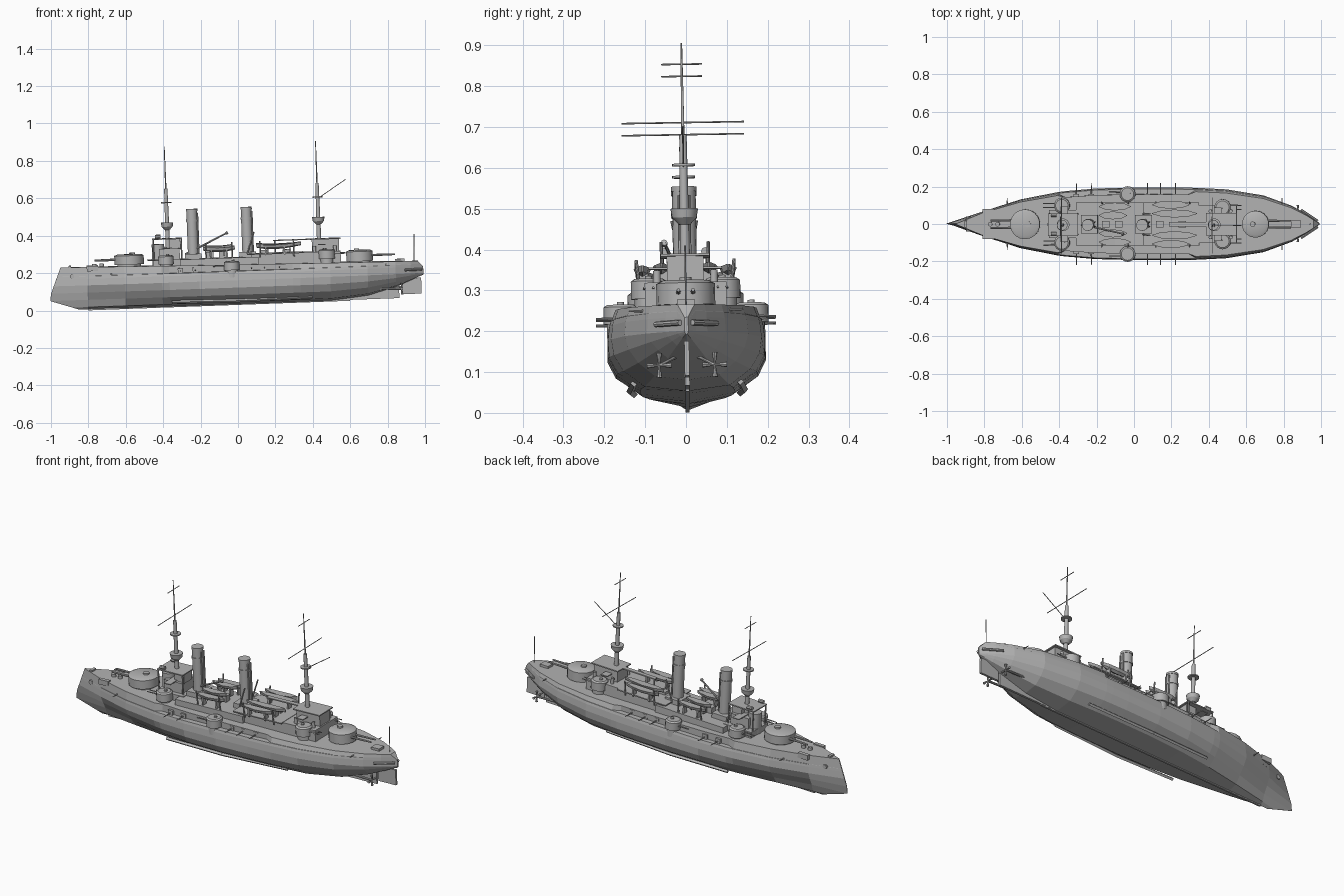
import bpy, bmesh
from math import radians, sin, cos, pi
from mathutils import Matrix, Vector

default_cube = bpy.data.objects.get("Cube")
if default_cube:
    bpy.data.objects.remove(default_cube, do_unlink=True)

shade = (.45, .45, .45, 1)
grey = bpy.data.materials.new("warship grey")
grey.use_nodes = True
grey.diffuse_color = shade
grey.node_tree.nodes["Principled BSDF"].inputs["Base Color"].default_value = shade

# The ship floats slightly bow-down with a small list
pitch = Matrix.Rotation(radians(-2.1), 4, 'Y')
roll = Matrix.Rotation(radians(1), 4, 'X')
shift = Matrix.Translation(Vector((0, .004, 0)))
trim = shift @ pitch @ roll

PORT_AND_STARBOARD = (1, -1)
WIRE, PIPE = .002, .004
BEAM, KEEL, WATERLINE = .194, .035, .165
rounded_parts = []


def finish(name, bm, rounded=False):
    bmesh.ops.recalc_face_normals(bm, faces=bm.faces)
    bm.transform(trim)
    mesh = bpy.data.meshes.new(name)
    bm.to_mesh(mesh)
    bm.free()
    mesh.materials.append(grey)
    part = bpy.data.objects.new(name, mesh)
    bpy.context.scene.collection.objects.link(part)
    if rounded:
        rounded_parts.append(part)


def box(name, x, length, width, bottom, top, y=0):
    bm = bmesh.new()
    scale = Matrix.Diagonal(Vector((length, width, top - bottom, 1)))
    centre = Matrix.Translation(Vector((x, y, (bottom + top) / 2)))
    bmesh.ops.create_cube(bm, size=1, matrix=centre @ scale)
    finish(name, bm)


def rod(name, start, end, radius, end_radius=None, sides=8):
    start, end = Vector(start), Vector(end)
    axis = end - start
    turn = axis.to_track_quat('Z', 'Y').to_matrix().to_4x4()
    place = Matrix.Translation((start + end) / 2) @ turn
    if end_radius is None:
        end_radius = radius
    bm = bmesh.new()
    bmesh.ops.create_cone(bm, cap_ends=True, segments=sides, radius1=radius,
                          radius2=end_radius, depth=axis.length, matrix=place)
    finish(name, bm, rounded=True)


def drum(name, x, y, bottom, top, radius, top_radius=None):
    rod(name, (x, y, bottom), (x, y, top), radius, top_radius, sides=18)


def loft(name, halves, y=0):
    """Skin half sections, keel first, mirrored across the centreline."""
    bm = bmesh.new()
    rings = []
    for half in halves:
        mirrored = [Vector((p.x, -p.y, p.z)) for p in reversed(half[1:])]
        rings.append([bm.verts.new(p) for p in half + mirrored])
    for ring, following in zip(rings, rings[1:]):
        for i in range(len(ring)):
            bm.faces.new((ring[i - 1], ring[i], following[i], following[i - 1]))
    bm.faces.new(rings[0])
    bm.faces.new(rings[-1])
    bmesh.ops.translate(bm, verts=bm.verts, vec=Vector((0, y, 0)))
    finish(name, bm)


# Hull sections follow smooth rules along the length
def deck_height(x):
    return .248 - .018 * x


def section(x):
    along = x - .05
    if along < 0:
        beam = BEAM * (1 - abs(along) ** 2.6)
        fullness = 1 - .7 * along ** 2
    else:
        beam = BEAM * (1 - (along / .95) ** 4)
        fullness = 1 - .3 * along ** 2
    keel = KEEL + max(0, x - .5) ** 2 / 2
    rise = WATERLINE - keel
    recessed = -.38 < x < .32
    deck = beam * (.82 if recessed else .9)
    shelf = deck if recessed else beam * .95
    outline = [(0, keel),
               (beam * fullness * .6, keel + rise * .1),
               (beam * fullness * .9, keel + rise * .4),
               (beam * (1 + fullness) / 2, keel + rise * .7),
               (beam, WATERLINE),
               (beam * .98, .2),
               (beam * .96, .214),
               (shelf, .215),
               (deck, deck_height(x))]
    return [Vector((x, y, z)) for y, z in outline]


def stem_point(p):
    # Ram bow: the stem is furthest forward below the waterline
    below = .09 - p.z
    rake = 3 * below if below > 0 else -.4 * below
    return Vector((rake - 1.01, p.y * .1, p.z))


stations = (-.8, -.6, -.4, -.36, -.2, 0, .2, .3, .34, .5, .7, .85, .93, .97)
body = [section(x) for x in stations]
stem = [stem_point(p) for p in section(-.9)]
stern = [Vector((.998, p.y * .2, (p.z + WATERLINE) / 2)) for p in body[-1]]
loft("hull", [stem] + body + [stern])

# Underwater fittings
box("keel_bar", -.1, 1.4, .01, .03, .04)
box("deadwood", .7, .33, .012, KEEL, .14)
box("rudder", .93, .11, .012, .055, .14)
for side in PORT_AND_STARBOARD:
    hub = Vector((.88, side * .068, .085))
    rod("propeller_shaft", hub - Vector((.2, 0, -.01)), hub, .006)
    rod("shaft_strut", hub, (.84, 0, .12), PIPE)
    for quarter in range(4):
        angle = quarter * pi / 2
        blade = Vector((0, sin(angle), cos(angle))) * .03
        rod("propeller_blade", hub, hub + blade, WIRE, .007)
    rod("bilge_keel", (-.35, side * .13, .06), (0, side * .14, .055), .009, sides=4)
    rod("bilge_keel", (0, side * .14, .055), (.4, side * .13, .06), .009, sides=4)
    rod("hawse_pipe", (-.88, side * .02, .215), (-.88, side * .04, .215), .012)
    rod("stern_gallery", (.9, side * .075, .185), (.99, side * .015, .185), .007)
    box("anchor_bed", -.77, .06, .02, .24, .268, y=side * .07)

# Superstructure decks
box("forward_deckhouse", -.36, .17, .15, .24, .288)
box("midship_deckhouse", -.09, .42, .23, .24, .285)
box("after_deckhouse", .32, .48, .2, .23, .3)
box("boat_deck", .21, .3, .23, .296, .302)
for x in (-.14, -.07, .15, .27):
    box("skylight", x, .04, .036, .28, .318)

# Forward and after bridges
drum("conning_tower", -.415, 0, .25, .37, .034)
box("bridge_house", -.355, .11, .1, .28, .345)
box("bridge_wings", -.36, .04, .19, .345, .35)
box("chart_house", -.325, .06, .07, .34, .395)
box("bridge_platform", -.365, .16, .12, .394, .4)
box("after_bridge_house", .48, .145, .09, .29, .366)
box("after_wings", .46, .04, .18, .335, .34)
box("after_bridge_platform", .48, .165, .12, .364, .37)
box("after_catwalk", .3, .2, .024, .364, .37)
rod("catwalk_post", (.21, 0, .3), (.21, 0, .366), PIPE)
for side in PORT_AND_STARBOARD:
    for x in (-.44, -.29):
        rod("bridge_post", (x, side * .055, .26), (x, side * .055, .396), PIPE)
    rod("searchlight", (-.4, side * .05, .41), (-.43, side * .05, .41), .01)

# Funnels
for x in (-.228, .063):
    box("funnel_casing", x, .09, .1, .28, .312)
    drum("funnel", x, 0, .28, .55, .029)
    drum("funnel_collar", x, 0, .485, .497, .032)
    drum("funnel_rim", x, 0, .54, .552, .031)
    for side in PORT_AND_STARBOARD:
        pipe = Vector((x + .03, side * .012, .3))
        rod("steam_pipe", pipe, pipe + Vector((0, 0, .23)), PIPE)


def turret(name, x, y, bottom, height, radius, aim, reach):
    """Round turret on a barbette with a pair of guns."""
    top = bottom + height
    eaves = top - height / 8
    drum(name + "_barbette", x, y, bottom - .04, bottom, radius * .8)
    drum(name, x, y, bottom, eaves, radius)
    drum(name + "_roof", x, y, eaves, top, radius, radius * .8)
    drum(name + "_cupola", x - aim * radius / 5, y, top, top + height / 7, radius / 5)
    bore = radius / 10
    for side in PORT_AND_STARBOARD:
        breech = Vector((x, y + side * radius / 4, bottom + height / 2))
        muzzle = breech + Vector((aim * reach, 0, 0))
        rod(name + "_gun", breech, muzzle, bore, bore * .6)


# Armament
turret("fore_turret", -.572, 0, .268, .054, .08, -1, .185)
turret("aft_turret", .66, 0, .24, .06, .072, 1, .19)
for side in PORT_AND_STARBOARD:
    turret("fore_wing_turret", -.375, side * .1, .262, .048, .042, -1, .1)
    turret("mid_wing_turret", -.025, side * .16, .22, .048, .042, -1, .1)
    turret("aft_wing_turret", .485, side * .09, .262, .05, .044, 1, .1)
    for x in (-.3, -.22, .08, .15, .23):
        box("casemate_shield", x, .028, .016, .215, .24, y=side * .153)
        rod("casemate_gun", (x, side * .14, .226), (x, side * .22, .226), PIPE, WIRE)
    for x in (-.67, .8):
        rod("end_gun", (x, side * .09, .222), (x, side * .14, .222), PIPE, WIRE)


def boat(x, y, z, length):
    """Open boat resting on two chocks."""
    halves = []
    for t in (-1, -.6, 0, .6, 1):
        width = .021 * (1.02 - t * t) ** .6
        sheer = .006 * t * t
        station = Vector((x + t * length / 2, 0, z + sheer))
        halves.append([station + Vector((0, 0, sheer)),
                       station + Vector((0, width * .7, .009)),
                       station + Vector((0, width, .024)),
                       station + Vector((0, width * .75, .024))])
    loft("ship_boat", halves, y)
    for end in (-1, 1):
        box("boat_chock", x + end * length / 4, .008, .028, z - .03, z + .012, y)


# Boats and their handling gear
for side in PORT_AND_STARBOARD:
    boat(-.09, side * .095, .317, .17)
    boat(-.1, side * .048, .325, .15)
    boat(.21, side * .105, .322, .2)
    boat(.23, side * .058, .326, .24)
    for x in (-.16, -.02, .13, .31):
        rod("davit", (x, side * .11, .28), (x, side * .12, .365), PIPE)
    rod("boat_derrick", (.06, side * .055, .3), (.1, side * .058, .415), PIPE)
    for x in (.42, .53):
        drum("ventilator", x, side * .07, .29, .33, .009)
crane_tip = Vector((-.04, -.05, .42))
rod("crane_boom", (-.27, 0, .31), crane_tip, .006, PIPE)
rod("crane_head", crane_tip - Vector((.01, 0, .005)), crane_tip, .008)

# Masts with fighting tops and yards
for x in (-.362, .447):
    drum("lower_mast", x, 0, .28, .665, .013, .009)
    drum("top_mast", x, 0, .66, .89, PIPE, WIRE)
    drum("fighting_top_base", x, 0, .445, .462, .014, .03)
    drum("fighting_top", x, 0, .462, .484, .03, .034)
    drum("lookout_platform", x, 0, .588, .594, .028)
    for name, half_span, height in (("main_yard", .15, .695), ("signal_yard", .05, .838)):
        rod(name, (x, -half_span, height), (x, half_span, height), WIRE)
rod("gaff", (.45, 0, .584), (.6, 0, .68), WIRE)
rod("flagstaff", (.95, 0, .22), (.955, 0, .375), WIRE)

# Deck gear
for x in (-.76, -.72):
    drum("capstan", x, 0, .255, .277, .012)
box("bow_breakwater", -.89, .015, .036, .255, .272)
box("stern_hatch", .875, .05, .044, .22, .245)

bpy.ops.object.select_all(action='DESELECT')
for part in rounded_parts:
    part.select_set(True)
bpy.context.view_layer.objects.active = rounded_parts[0]
bpy.ops.object.shade_smooth_by_angle(angle=radians(30))
